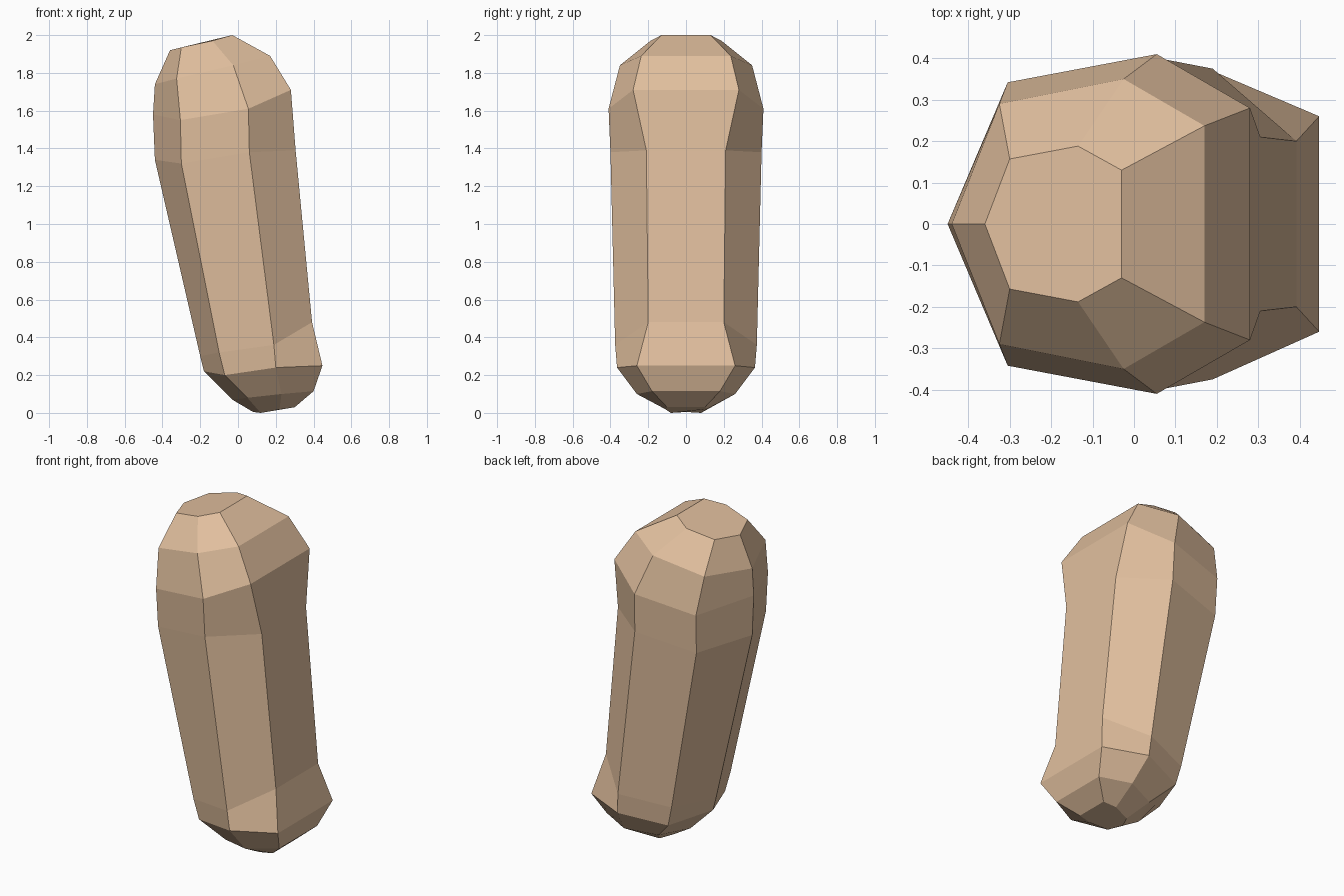
import bpy, bmesh

if "Cube" in bpy.data.objects:
    bpy.data.objects.remove(bpy.data.objects["Cube"])

# Long edge lines of the seven-sided body, each listed from top to bottom as
# (x, half width, z). The wider lines are mirrored across y = 0.
spine_line = [(-.36, 0, 1.92), (-.44, 0, 1.74), (-.45, 0, 1.58), (-.44, 0, 1.34),
              (-.20, 0, .30), (-.18, 0, .22), (-.03, 0, .07), (.08, 0, .005)]
rear_line = [(-.30, .157, 1.935), (-.325, .29, 1.77), (-.305, .342, 1.55), (-.30, .33, 1.32),
             (-.10, .28, .32), (-.07, .27, .20), (.05, .19, .08), (.12, .08, 0)]
side_line = [(-.135, .188, 1.97), (-.025, .35, 1.84), (.055, .41, 1.61), (.06, .40, 1.38),
             (.19, .375, .36), (.20, .365, .24), (.23, .26, .10), (.22, .11, .02)]
front_line = [(-.03, .13, 2.0), (.17, .237, 1.89), (.28, .28, 1.71), (.305, .21, 1.39),
              (.392, .20, .48), (.447, .26, .25), (.40, .18, .115), (.30, .10, .03)]


def mirrored(line):
    return [(x, -y, z) for x, y, z in line]


# Loft the body around the seven lines
lines = [spine_line, mirrored(rear_line), mirrored(side_line), mirrored(front_line),
         front_line, side_line, rear_line]
bm = bmesh.new()
rails = [[bm.verts.new(p) for p in line] for line in lines]
for i, rail in enumerate(rails):
    following = rails[(i + 1) % len(rails)]
    for j in range(len(rail) - 1):
        bm.faces.new((rail[j], rail[j + 1], following[j + 1], following[j]))

# Flat end caps
bm.faces.new([rail[0] for rail in rails])
bm.faces.new([rail[-1] for rail in reversed(rails)])
bmesh.ops.recalc_face_normals(bm, faces=bm.faces[:])

mesh = bpy.data.meshes.new("finger_segment")
bm.to_mesh(mesh)
bm.free()
finger = bpy.data.objects.new("finger_segment", mesh)
bpy.context.collection.objects.link(finger)

# Tan colour
tan = bpy.data.materials.new("tan")
tan.diffuse_color = (.75, .52, .34, 1)
tan.use_nodes = True
tan.node_tree.nodes["Principled BSDF"].inputs["Base Color"].default_value = tan.diffuse_color
mesh.materials.append(tan)
